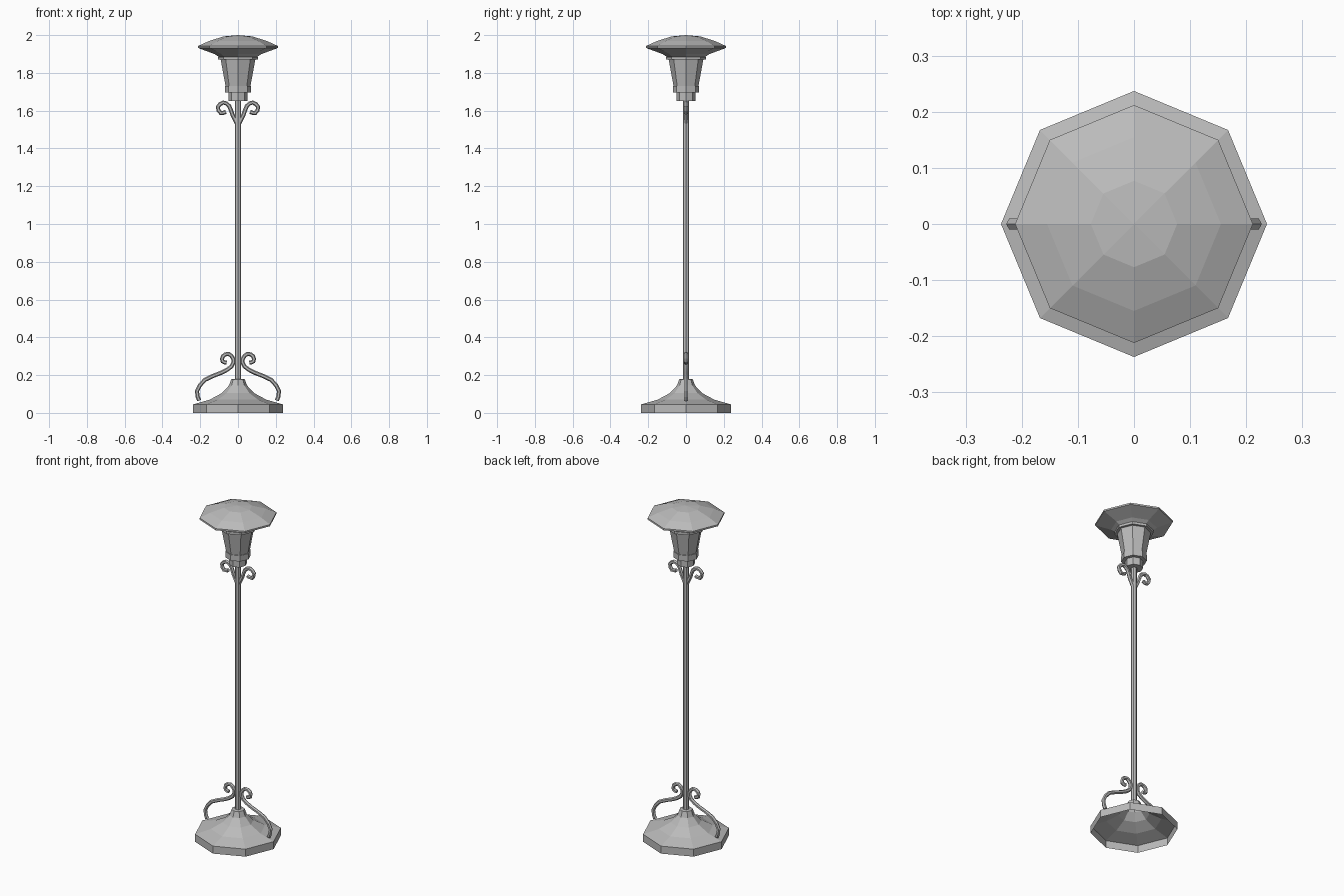
import bpy, bmesh, math
from mathutils import Vector

cube = bpy.data.objects.get("Cube")
if cube:
    bpy.data.objects.remove(cube, do_unlink=True)

# One painted-metal colour
metal = bpy.data.materials.new("grey_metal")
metal.use_nodes = True
grey = (0.5, 0.5, 0.5, 1)
metal.diffuse_color = grey
metal.node_tree.nodes["Principled BSDF"].inputs["Base Color"].default_value = grey


def finish(name, bm):
    bmesh.ops.recalc_face_normals(bm, faces=bm.faces)
    mesh = bpy.data.meshes.new(name)
    bm.to_mesh(mesh)
    bm.free()
    mesh.materials.append(metal)
    obj = bpy.data.objects.new(name, mesh)
    bpy.context.collection.objects.link(obj)
    return obj


def bridge(bm, rings):
    for a, b in zip(rings, rings[1:]):
        n = len(a)
        for i in range(n):
            bm.faces.new((a[i], a[(i + 1) % n], b[(i + 1) % n], b[i]))


def lathe(name, profile, sides=8):
    """Faceted turned part from (radius, height) pairs; zero radius closes it."""
    bm = bmesh.new()
    rings = []
    for r, z in profile:
        rings.append([bm.verts.new((r * math.cos(math.tau * i / sides),
                                    r * math.sin(math.tau * i / sides), z))
                      for i in range(sides)])
    bridge(bm, rings)
    bmesh.ops.remove_doubles(bm, verts=bm.verts, dist=0.0001)
    return finish(name, bm)


def scroll(name, points, side, radius=0.011, sides=6, steps=2):
    """Bent rod through (x, z) points in the plane y = 0."""
    pts = [Vector((side * x, 0, z)) for x, z in points]
    path = []
    for i in range(len(pts) - 1):
        p0, p1, p2, p3 = (pts[max(i - 1, 0)], pts[i], pts[i + 1],
                          pts[min(i + 2, len(pts) - 1)])
        for s in range(steps):
            t = s / steps
            path.append(0.5 * (2 * p1 + (p2 - p0) * t
                               + (2 * p0 - 5 * p1 + 4 * p2 - p3) * t * t
                               + (3 * p1 - p0 - 3 * p2 + p3) * t ** 3))
    path.append(pts[-1])
    bm = bmesh.new()
    rings = []
    across = Vector((0, 1, 0))
    for i, p in enumerate(path):
        along = (path[min(i + 1, len(path) - 1)] - path[max(i - 1, 0)]).normalized()
        out = along.cross(across)
        rings.append([bm.verts.new(p + radius * (out * math.cos(math.tau * k / sides)
                                                 + across * math.sin(math.tau * k / sides)))
                      for k in range(sides)])
    bridge(bm, rings)
    bm.faces.new(rings[0])
    bm.faces.new(rings[-1])
    return finish(name, bm)


# Hollow flared foot
lathe("base", [(0.237, 0), (0.237, 0.045), (0.15, 0.07), (0.085, 0.105),
               (0.048, 0.145), (0.036, 0.178), (0.017, 0.18)])

# Pole
lathe("pole", [(0.017, 0.17), (0.017, 1.66)])

# Lantern socket, collar and tapered body
lathe("socket", [(0, 1.65), (0.049, 1.65), (0.049, 1.7), (0, 1.7)])
lathe("collar", [(0, 1.695), (0.07, 1.695), (0.07, 1.73), (0, 1.73)])
lathe("lantern_body", [(0, 1.72), (0.064, 1.72), (0.092, 1.872), (0, 1.872)])
lathe("lantern_rim", [(0, 1.87), (0.107, 1.87), (0.107, 1.884), (0, 1.884)])

# Wide cap
lathe("cap", [(0, 1.884), (0.1, 1.884), (0.125, 1.9), (0.212, 1.932),
              (0.212, 1.942), (0.155, 1.968), (0.077, 1.993), (0, 2.0)])

# Mirrored scrollwork
LOWER = [(0.205, 0.065), (0.217, 0.115), (0.175, 0.175), (0.09, 0.212),
         (0.035, 0.245), (0.025, 0.285), (0.05, 0.313), (0.08, 0.3),
         (0.082, 0.273), (0.06, 0.266)]
UPPER = [(0.005, 1.53), (0.03, 1.58), (0.047, 1.625), (0.078, 1.643),
         (0.107, 1.62), (0.092, 1.588), (0.064, 1.594)]
for side, label in ((1, "left"), (-1, "right")):
    scroll(label + "_base_scroll", LOWER, side)
    scroll(label + "_top_scroll", UPPER, side)
